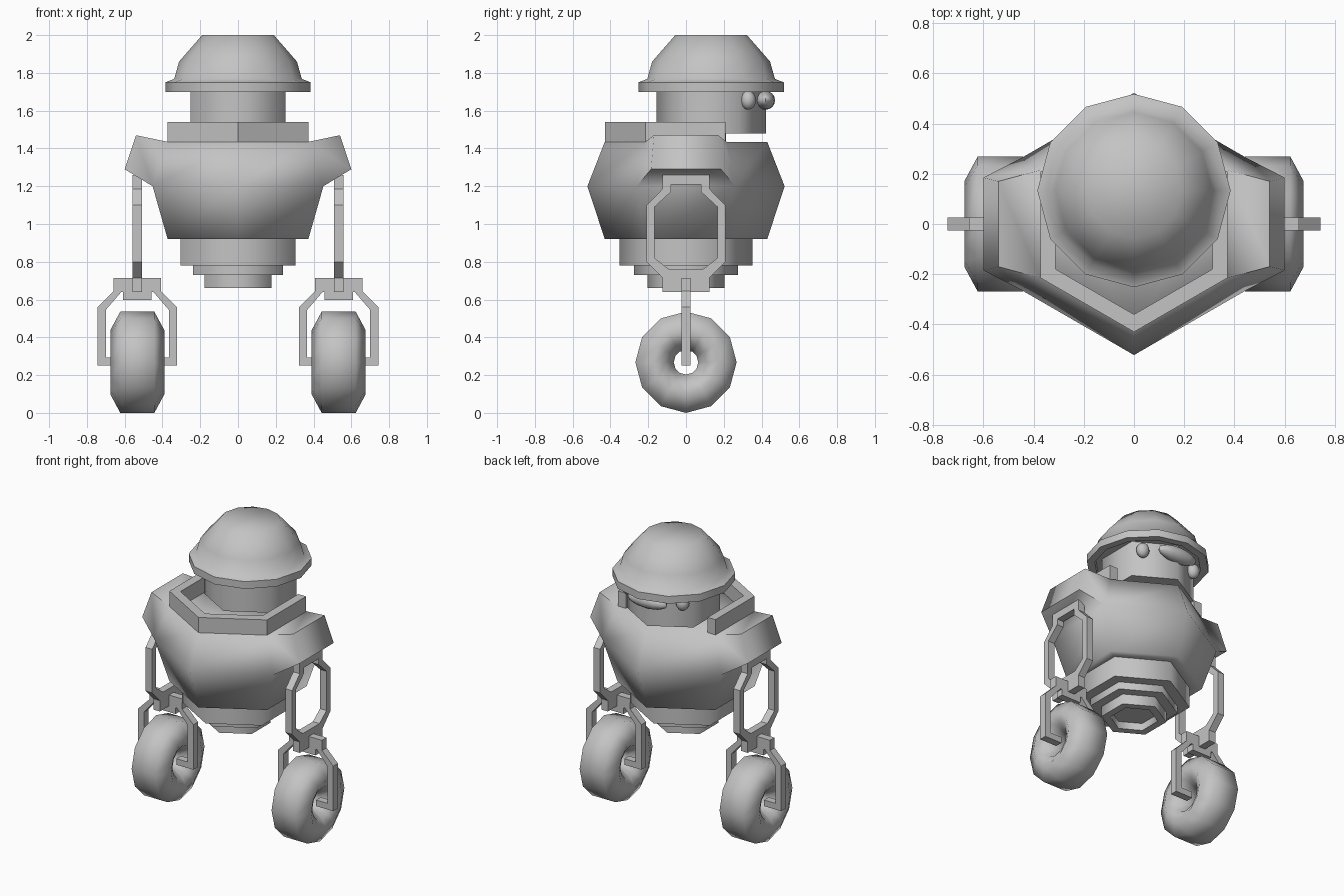
import bpy, bmesh, math
from mathutils import Vector

if "Cube" in bpy.data.objects:
    bpy.data.objects.remove(bpy.data.objects["Cube"])

grey = bpy.data.materials.new("plain_grey")
grey.diffuse_color = (0.55, 0.55, 0.55, 1)
grey.use_nodes = True
grey.node_tree.nodes["Principled BSDF"].inputs["Base Color"].default_value = grey.diffuse_color


def finish(name, bm, smooth=None):
    """Turn a bmesh into a named object with clean normals."""
    bmesh.ops.remove_doubles(bm, verts=bm.verts, dist=0.0005)
    bmesh.ops.recalc_face_normals(bm, faces=bm.faces)
    me = bpy.data.meshes.new(name)
    bm.to_mesh(me)
    bm.free()
    me.materials.append(grey)
    ob = bpy.data.objects.new(name, me)
    bpy.context.collection.objects.link(ob)
    if smooth:
        bpy.ops.object.select_all(action='DESELECT')
        bpy.context.view_layer.objects.active = ob
        ob.select_set(True)
        bpy.ops.object.shade_smooth_by_angle(angle=math.radians(smooth))
    return ob


def rings(bm, profile, sides, cy=0.0, skip=()):
    """Stack of regular rings (radius, z) with a corner facing +y, capped at both ends."""
    loops = []
    for r, z in profile:
        angs = [math.pi / 2 + 2 * math.pi * k / sides for k in range(sides)]
        loops.append([bm.verts.new((r * math.cos(a), cy + r * math.sin(a), z)) for a in angs])
    for i in range(len(loops) - 1):
        for k in range(sides):
            if (i, k) not in skip:
                j = (k + 1) % sides
                bm.faces.new((loops[i][k], loops[i][j], loops[i + 1][j], loops[i + 1][k]))
    bm.faces.new(loops[0])
    bm.faces.new(loops[-1])
    return loops


def lathe(name, profile, sides, cy, smooth):
    bm = bmesh.new()
    rings(bm, profile, sides, cy)
    return finish(name, bm, smooth)


def mirrored_plate(name, half, thick, place):
    """Flat frame: a half outline (h, z) mirrored over h = 0 and given a thickness."""
    bm = bmesh.new()
    for s in (1, -1):
        a = [bm.verts.new(place(s * h, -thick, z)) for h, z in half]
        b = [bm.verts.new(place(s * h, thick, z)) for h, z in half]
        bm.faces.new(a)
        bm.faces.new(b)
        for i in range(len(half)):
            j = (i + 1) % len(half)
            if half[i][0] or half[j][0]:
                bm.faces.new((a[i], a[j], b[j], b[i]))
    return finish(name, bm)


# Body: stepped hexagonal shell with a shoulder pulled out of each side
bm = bmesh.new()
body = [(0.15, 0.71), (0.15, 0.66), (0.205, 0.66), (0.205, 0.73), (0.275, 0.73),
        (0.275, 0.78), (0.352, 0.78), (0.352, 0.92), (0.43, 0.92), (0.522, 1.2), (0.43, 1.435)]
low = len(body) - 2
loops = rings(bm, body, 6, 0, skip={(low, 1), (low, 4)})
for k, s in ((1, -1), (4, 1)):
    inner = [loops[low][k], loops[low][k + 1], loops[low + 1][k + 1], loops[low + 1][k]]
    outer = []
    for v in inner:
        x, y, z = (0.54, 0.17, 1.47) if v.co.z > 1.3 else (0.60, 0.185, 1.29)
        outer.append(bm.verts.new((s * x, math.copysign(y, v.co.y), z)))
    bm.faces.new(outer)
    for i in range(4):
        j = (i + 1) % 4
        bm.faces.new((inner[i], inner[j], outer[j], outer[i]))
finish("body", bm, 75)

# Collar: raised wall, open at the back
bm = bmesh.new()
path = [(0.372, 0.21, 0.312), (0.372, -0.215, 0.312), (0, -0.43, 0),
        (-0.372, -0.215, -0.312), (-0.372, 0.21, -0.312)]
sections = []
for i, (x, y, xi) in enumerate(path):
    yi = (0.21, -0.18, -0.36, -0.18, 0.21)[i]
    sections.append([bm.verts.new(c) for c in
                     ((x, y, 1.42), (x, y, 1.54), (xi, yi, 1.54), (xi, yi, 1.42))])
for a, b in zip(sections, sections[1:]):
    for i in range(4):
        j = (i + 1) % 4
        bm.faces.new((a[i], a[j], b[j], b[i]))
bm.faces.new(sections[0])
bm.faces.new(sections[-1])
finish("collar", bm, 50)

# Head, neck and domed hat, set towards the back
HY = 0.133
lathe("neck", [(0.08, 1.42), (0.08, 1.49)], 6, HY, 65)
lathe("head", [(0.29, 1.48), (0.29, 1.73)], 6, HY, 65)
lathe("hat", [(0.33, 1.725), (0.335, 1.70), (0.385, 1.70), (0.385, 1.75), (0.338, 1.768),
              (0.312, 1.86), (0.19, 2.0)], 12, HY, 55)


def ball(name, loc, scale):
    bm = bmesh.new()
    bmesh.ops.create_uvsphere(bm, u_segments=12, v_segments=8, radius=1)
    for v in bm.verts:
        v.co = Vector(loc) + Vector(a * b for a, b in zip(v.co, scale))
    finish(name, bm, 60)


# Face: wide nose between two round eyes
ball("nose", (0, 0.42, 1.655), (0.15, 0.052, 0.05))
for side, s in (("left", -1), ("right", 1)):
    ball(side + "_eye", (s * 0.205, 0.33, 1.655), (0.043, 0.04, 0.05))

# Legs: side link, wheel fork and tyre on each side
link = [(0, 1.26), (0.125, 1.26), (0.125, 1.185), (0.208, 1.10), (0.208, 0.80), (0.125, 0.715),
        (0.125, 0.64), (0, 0.64), (0, 0.76), (0.09, 0.76), (0.167, 0.82), (0.167, 1.09),
        (0.08, 1.17), (0.08, 1.21), (0, 1.21)]
fork = [(0, 0.715), (0.125, 0.715), (0.125, 0.645), (0.21, 0.56), (0.21, 0.25), (0.08, 0.25),
        (0.08, 0.292), (0.167, 0.292), (0.167, 0.545), (0.085, 0.64), (0.075, 0.64),
        (0.075, 0.598), (0, 0.598)]
tyre = [(0.268, -0.09), (0.268, 0.09), (0.17, 0.143), (0.11, 0.11), (0.065, 0.045),
        (0.065, -0.045), (0.11, -0.11), (0.17, -0.143)]
for side, s in (("left", -1), ("right", 1)):
    cx = s * 0.533
    mirrored_plate(side + "_link", link, 0.025, lambda h, t, z: (cx + t, h, z))
    mirrored_plate(side + "_fork", fork, 0.025, lambda h, t, z: (cx + h, t, z))
    bm = bmesh.new()
    turn = []
    for k in range(12):
        a = math.pi * k / 6
        turn.append([bm.verts.new((cx + w, r * math.sin(a), 0.268 + r * math.cos(a)))
                     for r, w in tyre])
    for k in range(12):
        a, b = turn[k], turn[(k + 1) % 12]
        for i in range(8):
            j = (i + 1) % 8
            bm.faces.new((a[i], a[j], b[j], b[i]))
    finish(side + "_tyre", bm, 70)
